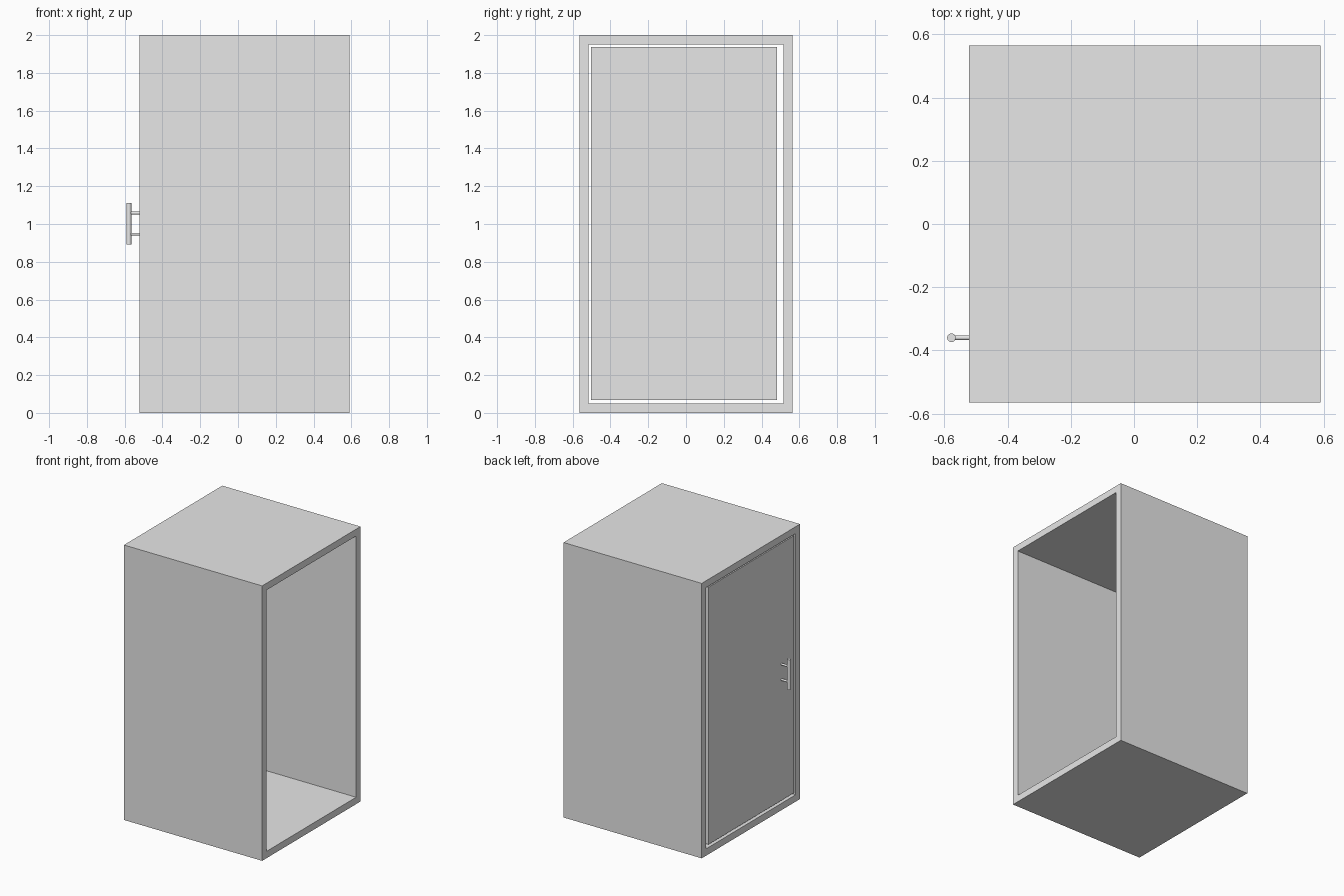
import bpy
import bmesh
from mathutils import Vector

default = bpy.data.objects.get("Cube")
if default:
    bpy.data.objects.remove(default, do_unlink=True)

grey = bpy.data.materials.new("light grey")
grey.use_nodes = True
grey.diffuse_color = (0.8, 0.8, 0.8, 1)
grey.node_tree.nodes["Principled BSDF"].inputs["Base Color"].default_value = grey.diffuse_color


def add_object(name, bm):
    bmesh.ops.recalc_face_normals(bm, faces=bm.faces)
    mesh = bpy.data.meshes.new(name)
    bm.to_mesh(mesh)
    bm.free()
    mesh.materials.append(grey)
    obj = bpy.data.objects.new(name, mesh)
    bpy.context.collection.objects.link(obj)
    return obj


def loop_at(bm, x, half_y, z0, z1):
    corners = ((-half_y, z0), (half_y, z0), (half_y, z1), (-half_y, z1))
    return [bm.verts.new((x, y, z)) for y, z in corners]


def rod(name, start, end, radius):
    start, end = Vector(start), Vector(end)
    axis = end - start
    bpy.ops.mesh.primitive_cylinder_add(
        vertices=24, radius=radius, depth=axis.length, location=(start + end) / 2,
        rotation=axis.to_track_quat("Z", "Y").to_euler())
    obj = bpy.context.object
    obj.name = name
    obj.data.materials.append(grey)
    bpy.ops.object.shade_smooth_by_angle()


FRONT_X, BACK_X = -0.522, 0.59
HALF_Y, HEIGHT, WALL = 0.565, 2.0, 0.05

# Cabinet shell: a rectangular tube open at both x ends
bm = bmesh.new()
outer = [loop_at(bm, x, HALF_Y, 0, HEIGHT) for x in (FRONT_X, BACK_X)]
inner = [loop_at(bm, x, HALF_Y - WALL, WALL, HEIGHT - WALL) for x in (FRONT_X, BACK_X)]
for a, b in ((outer[0], outer[1]), (outer[1], inner[1]),
             (inner[1], inner[0]), (inner[0], outer[0])):
    for i in range(4):
        j = (i + 1) % 4
        bm.faces.new((a[i], a[j], b[j], b[i]))
add_object("cabinet_shell", bm)

# Door: slab set just inside the opening, with a wider gap on the hinge side
DOOR_X = FRONT_X + 0.005
low, high = Vector((DOOR_X, -0.503, 0.067)), Vector((DOOR_X + 0.04, 0.481, 1.938))
bm = bmesh.new()
bmesh.ops.create_cube(bm, size=1)
bmesh.ops.scale(bm, vec=high - low, verts=bm.verts)
bmesh.ops.translate(bm, vec=(low + high) / 2, verts=bm.verts)
add_object("door", bm)

# Handle: upright bar on two posts
BAR_X, BAR_Y = -0.578, -0.36
rod("handle_bar", (BAR_X, BAR_Y, 0.892), (BAR_X, BAR_Y, 1.112), 0.0135)
for name, z in (("handle_post_lower", 0.946), ("handle_post_upper", 1.058)):
    rod(name, (DOOR_X + 0.005, BAR_Y, z), (BAR_X, BAR_Y, z), 0.0075)
